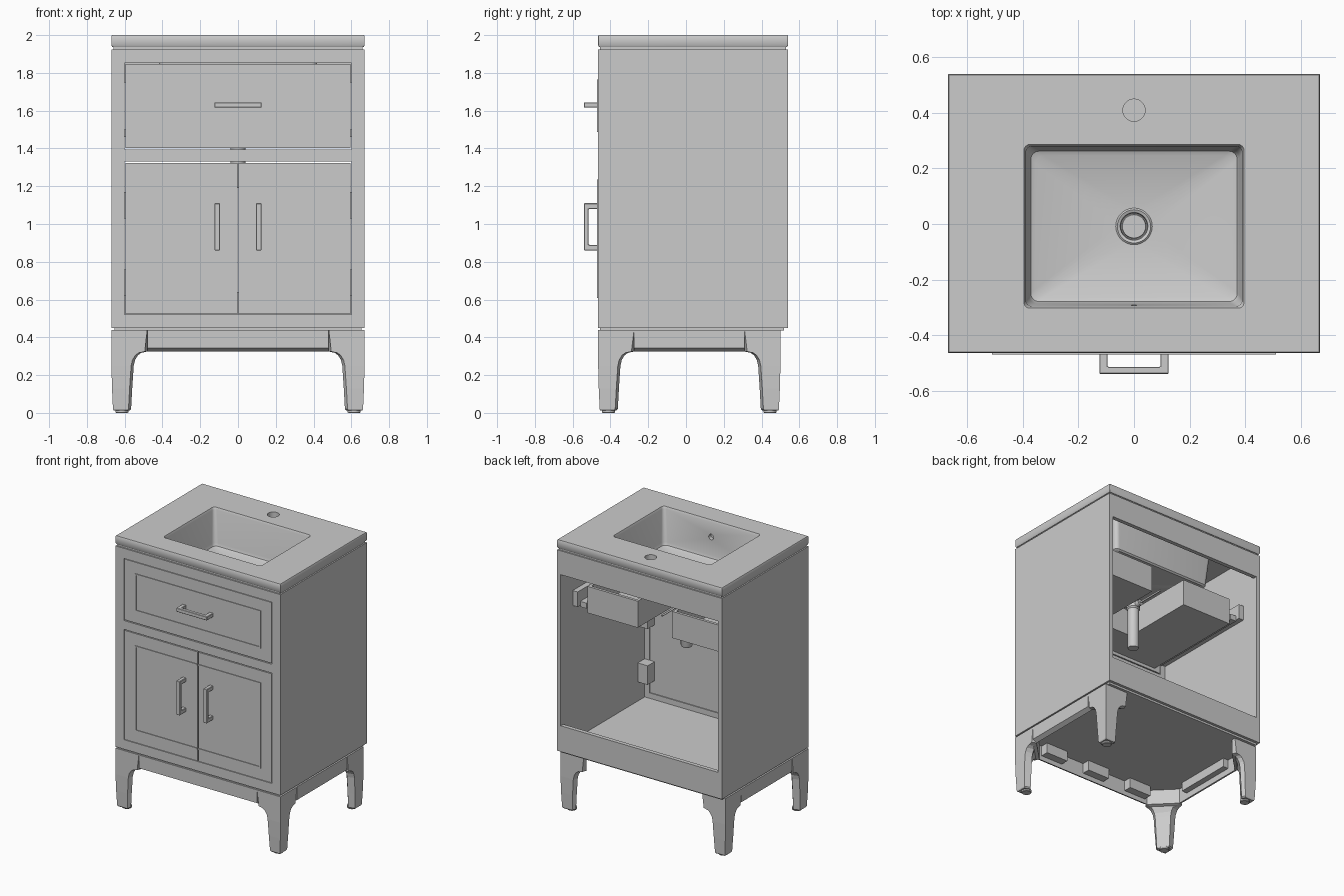
import bpy, bmesh, math
from mathutils import Vector

if "Cube" in bpy.data.objects:
    bpy.data.objects.remove(bpy.data.objects["Cube"])


def finish(name, bm, smooth=False):
    bmesh.ops.recalc_face_normals(bm, faces=bm.faces)
    me = bpy.data.meshes.new(name)
    bm.to_mesh(me)
    bm.free()
    ob = bpy.data.objects.new(name, me)
    bpy.context.collection.objects.link(ob)
    if smooth:
        activate(ob)
        bpy.ops.object.shade_smooth_by_angle(angle=math.radians(35))
    return ob


def activate(ob):
    bpy.ops.object.select_all(action='DESELECT')
    ob.select_set(True)
    bpy.context.view_layer.objects.active = ob


def boxes(name, *spans, bevel=0):
    """One object from boxes given as (x0, x1, y0, y1, z0, z1)."""
    bm = bmesh.new()
    for s in spans:
        vs = bmesh.ops.create_cube(bm, size=1)['verts']
        for v in vs:
            v.co = Vector(s[2 * i] + (s[2 * i + 1] - s[2 * i]) * (v.co[i] + .5) for i in range(3))
    if bevel:
        bmesh.ops.bevel(bm, geom=bm.edges[:], offset=bevel, segments=1, affect='EDGES')
    return finish(name, bm)


def loft(name, rings, cyclic=False, smooth=False):
    """Skin a list of equal-length point rings."""
    bm = bmesh.new()
    loops = [[bm.verts.new(p) for p in r] for r in rings]
    n = len(loops[0])
    for a, b in zip(loops, loops[1:] + (loops[:1] if cyclic else [])):
        for i in range(n):
            j = (i + 1) % n
            bm.faces.new((a[i], a[j], b[j], b[i]))
    if not cyclic:
        bm.faces.new(loops[0])
        bm.faces.new(loops[-1])
    return finish(name, bm, smooth)


def rrect(hx, hy, r, cy, z, k=6):
    pts = []
    for q, (sx, sy) in enumerate([(1, 1), (-1, 1), (-1, -1), (1, -1)]):
        for i in range(k + 1):
            a = math.pi / 2 * (q + i / k)
            pts.append((sx * (hx - r) + r * math.cos(a), cy + sy * (hy - r) + r * math.sin(a), z))
    return pts


def lathe(name, prof, cx, cy, n=28):
    return loft(name, [[(cx + r * math.cos(2 * math.pi * i / n), cy + r * math.sin(2 * math.pi * i / n), z)
                        for i in range(n)] for r, z in prof], smooth=True)


def rod(name, p, q, r, n=24):
    p, q = Vector(p), Vector(q)
    rot = (q - p).to_track_quat('Z', 'Y')
    return loft(name, [[c + rot @ Vector((r * math.cos(2 * math.pi * i / n), r * math.sin(2 * math.pi * i / n), 0))
                        for i in range(n)] for c in (p, q)], smooth=True)


F, B = -.465, .54        # front and back planes
DY = -.0085              # basin and drain centre

# Countertop with integrated basin, inside surface then underside
top = loft('countertop_basin', [
    rrect(.06, .06, .059, DY, 1.712),
    rrect(.355, .255, .03, DY, 1.722),
    rrect(.372, .271, .03, DY, 1.730),
    rrect(.380, .278, .03, DY, 1.750),
    rrect(.390, .288, .022, DY, 1.985),
    rrect(.397, .295, .022, DY, 2.0),
    rrect(.667, .4995, .002, .0375, 2.0),
    rrect(.67, .5025, .003, .0375, 1.995),
    rrect(.67, .5025, .003, .0375, 1.945),
    rrect(.665, .4975, .003, .0375, 1.937),
    rrect(.425, .323, .03, DY, 1.937),
    rrect(.405, .303, .03, DY, 1.70),
    rrect(.395, .293, .03, DY, 1.69),
    rrect(.06, .06, .059, DY, 1.68)], cyclic=True)

# Faucet hole and overflow hole
for cutter in (rod('faucet_hole_cutter', (0, .41, 1.85), (0, .41, 2.1), .04, 32),
               rod('overflow_cutter', (0, -.318, 1.88), (0, -.2, 1.88), .02)):
    cutter.hide_render = True
    m = top.modifiers.new('hole', 'BOOLEAN')
    m.operation, m.solver, m.object = 'DIFFERENCE', 'EXACT', cutter
    activate(top)
    bpy.ops.object.modifier_apply(modifier=m.name)
    bpy.data.objects.remove(cutter)
activate(top)
bpy.ops.object.shade_smooth_by_angle(angle=math.radians(35))

# Drain flange, tailpiece and pop-up lever
lathe('drain', [(.03, 1.708), (.042, 1.708), (.044, 1.70), (.047, 1.70), (.05, 1.718), (.06, 1.722), (.066, 1.717),
                (.066, 1.675), (.05, 1.67), (.05, 1.64), (.035, 1.63), (.035, 1.55), (.048, 1.545),
                (.048, 1.50), (.04, 1.49), (.04, 1.20), (.036, 1.19)], 0, DY)
rod('drain_lever_socket', (0, DY, 1.52), (0, .07, 1.52), .022)
rod('drain_lever', (0, .06, 1.52), (0, .28, 1.52), .007, 12)

# Cabinet carcass: sides, bottom, open back with two rails
for s, n in ((-1, 'left'), (1, 'right')):
    boxes(n + '_side_panel', (s * .64, s * .67, F, B, .45, 1.925))
    boxes(n + '_drawer_slide', (s * .55, s * .60, -.43, .37, 1.46, 1.50),
          (s * .60, s * .64, -.43, .40, 1.47, 1.58))
    boxes(n + '_hinges', *[(s * .56, s * .64, F + .03, F + .11, z - .07, z + .07) for z in (.69, 1.10)])
    boxes(n + '_top_braces', *[(s * .54, s * .64, y, y + .07, 1.87, 1.925) for y in (-.40, .44)])
boxes('bottom_panel', (-.655, .655, -.455, .52, .435, .452), (-.64, .64, F + .02, B - .02, .45, .48))
boxes('back_rails', (-.64, .64, B - .03, B, 1.75, 1.925), (-.64, .64, B - .03, B, .45, .64))
boxes('counter_reveal', (-.66, .66, -.455, -.43, 1.92, 1.94), (-.66, .66, .505, .53, 1.92, 1.94),
      (-.66, -.64, -.455, .53, 1.92, 1.94), (.64, .66, -.455, .53, 1.92, 1.94))

# Face frame
boxes('face_frame', (-.64, -.60, F, F + .03, .45, 1.925), (.60, .64, F, F + .03, .45, 1.925),
      (-.60, .60, F, F + .03, 1.852, 1.925), (-.60, .60, F, F + .03, 1.33, 1.395),
      (-.60, .60, F, F + .03, .45, .52))

# Drawer front and doors with a fine raised bead
Y0, Y1, W = F - .005, F + .005, .011
boxes('drawer_front', (-.596, .596, F, F + .03, 1.402, 1.848))
boxes('drawer_bead', (-.512, .512, Y0, Y1, 1.765 - W, 1.765), (-.512, .512, Y0, Y1, 1.488, 1.488 + W),
      (-.512, W - .512, Y0, Y1, 1.488 + W, 1.765 - W), (.512 - W, .512, Y0, Y1, 1.488 + W, 1.765 - W))
for s, n in ((-1, 'left'), (1, 'right')):
    boxes(n + '_door', (s * .003, s * .596, F, F + .03, .524, 1.324))
    boxes(n + '_door_bead', (s * .003, s * .512, Y0, Y1, 1.236 - W, 1.236),
          (s * .003, s * .512, Y0, Y1, .608, .608 + W),
          (s * (.512 - W), s * .512, Y0, Y1, .608 + W, 1.236 - W))


def handle(name, cx, cz, vertical):
    """Square bar pull made as one U-shaped loop."""
    h, t, d = .125, .014, .03
    prof = [(-h, F), (-h, -.54), (h, -.54), (h, F), (h - d, F), (h - d, -.515), (d - h, -.515), (d - h, F)]
    rings = [[(cx + w, y, cz + u) if vertical else (cx + u, y, cz + w) for u, y in prof] for w in (-t, t)]
    ob = loft(name, rings)
    m = ob.modifiers.new('bevel', 'BEVEL')
    m.width, m.segments = .003, 1


handle('drawer_handle', 0, 1.63, False)
handle('left_door_handle', -.11, .985, True)
handle('right_door_handle', .11, .985, True)

# U-shaped drawer box around the plumbing
T, Z0, Z1 = .02, 1.425, 1.62
parts = [(-.55, .55, -.435, -.435 + T, Z0, Z1), (-.14, .14, -.22, -.22 + T, Z0, Z1),
         (-.14, .14, -.435, -.20, Z0, Z0 + T)]
for s in (-1, 1):
    parts += [(s * .53, s * .55, -.435, .36, Z0, Z1), (s * .14, s * .16, -.22, .36, Z0, Z1),
              (s * .16, s * .53, .34, .36, Z0, Z1), (s * .14, s * .53, -.435, .34, Z0, Z0 + T)]
boxes('drawer_box', *parts)

# Tapered corner legs: (height, width, outer inset) with chamfered inner corner
LEG = [(.012, .096, .012), (.02, .104, .008), (.13, .110, .003), (.25, .118, 0), (.28, .125, 0), (.305, .140, 0),
       (.318, .158, 0), (.325, .19, 0), (.44, .19, 0)]
BACK = .50
for sx, nx in ((-1, 'left'), (1, 'right')):
    for sy, ny, yc in ((1, 'front', F), (-1, 'back', BACK)):
        rings = []
        for z, w, o in LEG:
            t, b = .032, (.014 if z < .4 else 0)
            sec = [(o, o), (w - b, o), (w, t), (t + .02, w), (o, w - b)] if w < .15 else \
                  [(o, o), (w - b, o), (w, t), (t, w), (o, w - b)]
            rings.append([(sx * (.67 - u), yc + sy * v, z) for u, v in sec])
        loft(f'{ny}_{nx}_leg', rings)
        cx, cy = sx * .615, yc + sy * .055
        lathe(f'{ny}_{nx}_foot_pad', [(.03, 0), (.034, .003), (.034, .02)], cx, cy, 12)

# Aprons on the front and sides with a slanted lower edge
sec = [(0, .343), (.032, .325), (.032, .44), (0, .44)]
loft('front_apron', [[(x, F + d, z) for d, z in sec] for x in (-.48, .48)])
for s, n in ((-1, 'left'), (1, 'right')):
    loft(n + '_apron', [[(s * (.67 - d), y, z) for d, z in sec] for y in (F + .19, BACK - .19)])
    boxes(n + '_apron_cleat', (s * .595, s * .638, -.2, .24, .37, .437))
boxes('front_apron_blocks', *[(x - .09, x + .09, F + .032, F + .09, .36, .437) for x in (-.37, 0, .37)])
